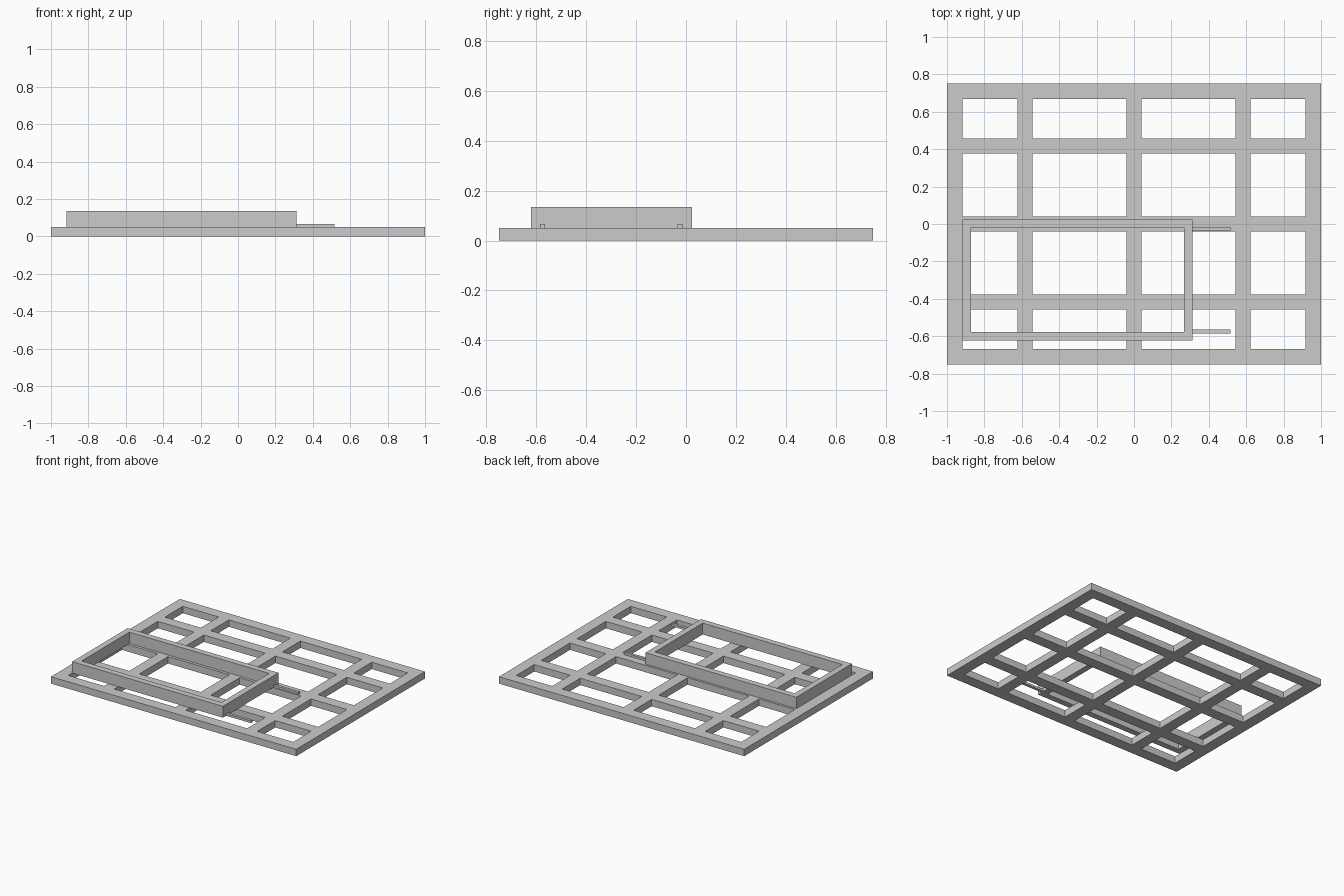
import bpy
import bmesh

cube = bpy.data.objects.get("Cube")
if cube:
    bpy.data.objects.remove(cube, do_unlink=True)

grey = bpy.data.materials.new("plain grey")
grey.use_nodes = True
colour = (0.6, 0.6, 0.6, 1)
grey.diffuse_color = colour
grey.node_tree.nodes["Principled BSDF"].inputs["Base Color"].default_value = colour


def slab(name, xs, ys, bottom, top):
    """Flat slab on grid lines xs, ys; cells with both indices odd are open."""
    bm = bmesh.new()
    grid = [[bm.verts.new((x, y, bottom)) for y in ys] for x in xs]
    for i in range(len(xs) - 1):
        for j in range(len(ys) - 1):
            if i % 2 and j % 2:
                continue
            bm.faces.new((grid[i][j], grid[i + 1][j],
                          grid[i + 1][j + 1], grid[i][j + 1]))
    raised = bmesh.ops.extrude_face_region(bm, geom=bm.faces[:], use_keep_orig=True)
    for v in raised["geom"]:
        if isinstance(v, bmesh.types.BMVert):
            v.co.z = top
    bmesh.ops.recalc_face_normals(bm, faces=bm.faces[:])
    mesh = bpy.data.meshes.new(name)
    bm.to_mesh(mesh)
    bm.free()
    mesh.materials.append(grey)
    obj = bpy.data.objects.new(name, mesh)
    bpy.context.collection.objects.link(obj)
    return obj


def bar_lines(half, border, centres, half_bar):
    """Grid lines for an outer border plus bars at the given centres."""
    lines = [-half, border - half]
    for c in centres:
        lines += [c - half_bar, c + half_bar]
    return lines + [half - border, half]


BASE_TOP = 0.051

# Base lattice with three bars each way
slab("base_lattice",
     bar_lines(1, 0.083, (-0.583, 0, 0.583), 0.041),
     bar_lines(0.75, 0.083, (-0.417, 0, 0.417), 0.041),
     0, BASE_TOP)

# Raised rectangular frame
slab("raised_frame", (-0.917, -0.872, 0.268, 0.313),
     (-0.622, -0.577, -0.02, 0.025), BASE_TOP, 0.135)

# Thin rails reaching out from the frame
for side, y in (("front", -0.575), ("back", -0.025)):
    slab(side + "_rail", (0.313, 0.515), (y - 0.01, y + 0.01), BASE_TOP, 0.067)
